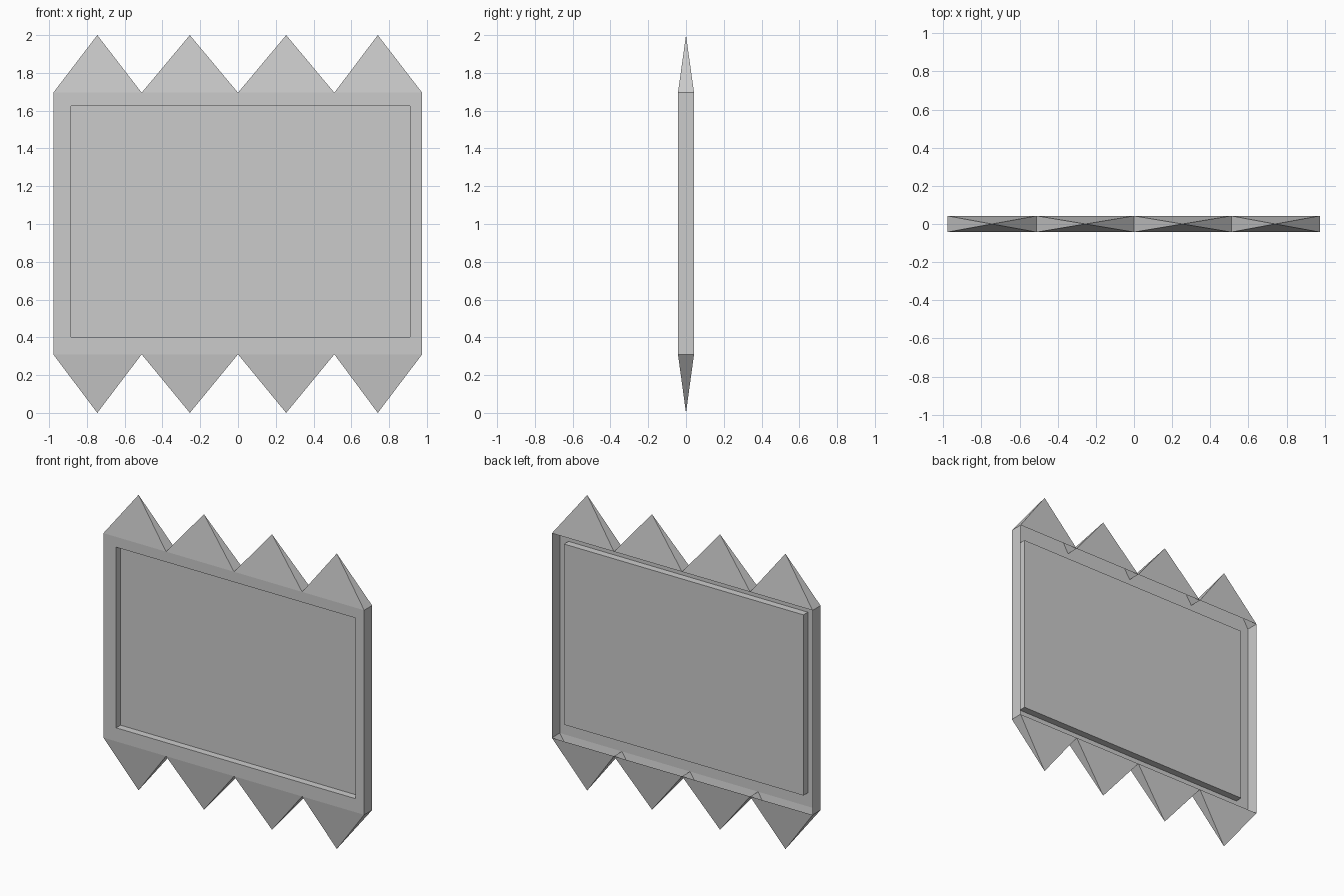
import bpy, bmesh

if "Cube" in bpy.data.objects:
    bpy.data.objects.remove(bpy.data.objects["Cube"])

D = 0.0425                      # half depth of the shell
X0, X1 = -0.978, 0.975          # outer side walls
Z0, Z1 = 0.31, 1.695            # spike base heights
VALLEYS = [X0, -0.51, 0.0, 0.51, X1]
TIPS = [-0.745, -0.255, 0.255, 0.74]
PANEL_Y = 0.005                 # recessed panel plane


def make_object(name, faces):
    """Build a mesh from corner-coordinate faces and weld shared corners."""
    bm = bmesh.new()
    for f in faces:
        bm.faces.new([bm.verts.new(p) for p in f])
    bmesh.ops.remove_doubles(bm, verts=bm.verts, dist=1e-5)
    me = bpy.data.meshes.new(name)
    bm.to_mesh(me)
    bm.free()
    ob = bpy.data.objects.new(name, me)
    bpy.context.collection.objects.link(ob)
    return ob


def rect(x0, x1, z0, z1, y):
    return [(x0, y, z0), (x1, y, z0), (x1, y, z1), (x0, y, z1)]


def bridge(a, b):
    """Quads joining two rectangular loops."""
    return [[a[i], a[(i + 1) % 4], b[(i + 1) % 4], b[i]] for i in range(4)]


# front border with a recessed panel; the back stays open
outer = rect(X0, X1, Z0, Z1, -D)
opening = rect(-0.883, 0.91, 0.402, 1.625, -D)
panel = rect(-0.883, 0.91, 0.402, 1.625, PANEL_Y)
make_object("front_frame", bridge(outer, opening))
make_object("recessed_panel", bridge(opening, panel) + [panel])

# thin outer side walls
make_object("side_walls", [
    [(X0, D, Z0), (X0, -D, Z0), (X0, -D, Z1), (X0, D, Z1)],
    [(X1, -D, Z0), (X1, D, Z0), (X1, D, Z1), (X1, -D, Z1)]])


# rows of hollow pyramid spikes, open at the base
def spike_row(name, base_z, tip_z):
    faces = []
    for a, b, t in zip(VALLEYS, VALLEYS[1:], TIPS):
        base = [(a, -D, base_z), (b, -D, base_z), (b, D, base_z), (a, D, base_z)]
        for i in range(4):
            tri = [base[i], base[(i + 1) % 4], (t, 0, tip_z)]
            faces.append(tri if tip_z > base_z else tri[::-1])
    make_object(name, faces)


spike_row("top_spikes", Z1, 2.0)
spike_row("bottom_spikes", Z0, 0.0)
